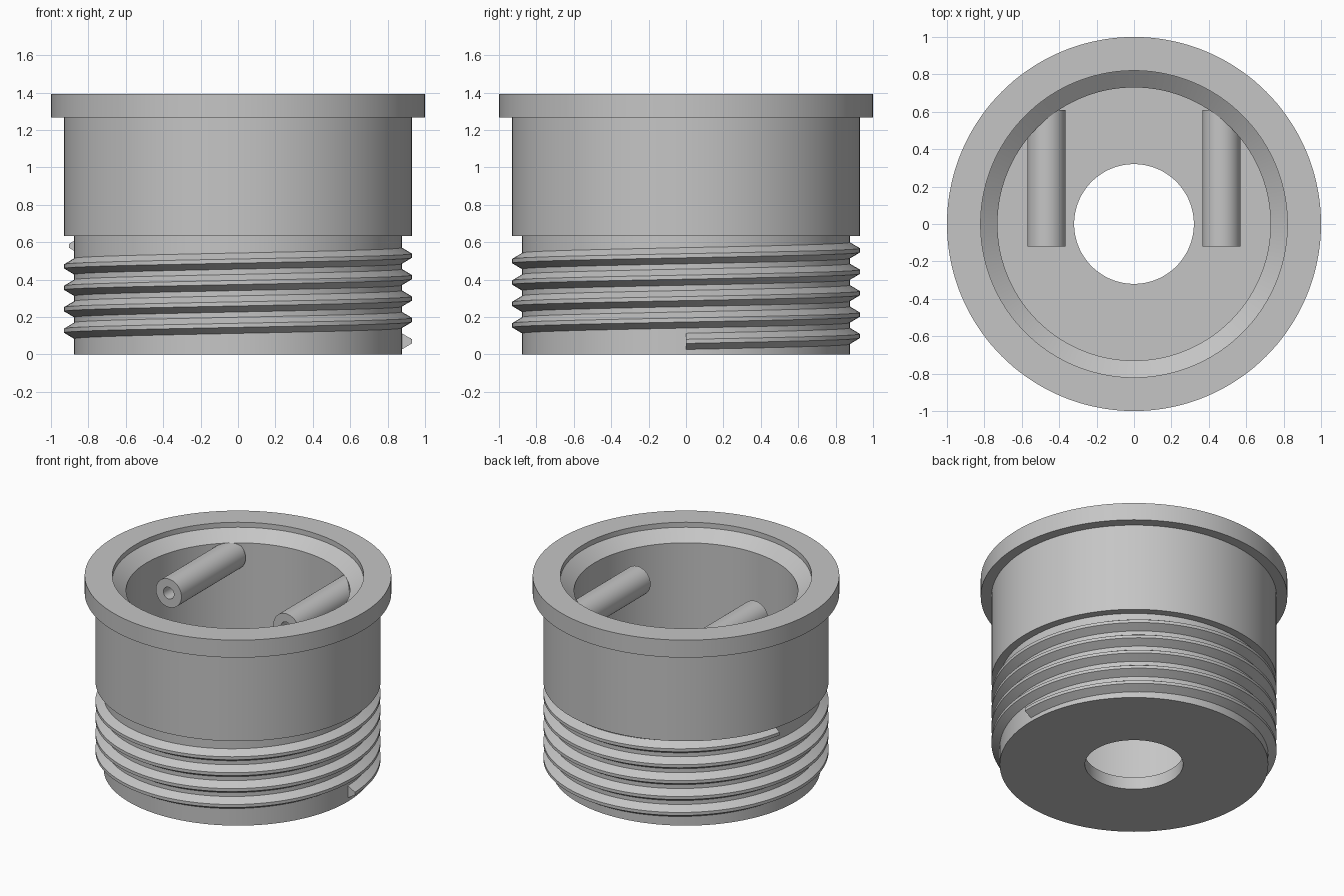
import bpy
import bmesh
from math import cos, sin, tau, radians
from mathutils import Matrix

cube = bpy.data.objects.get("Cube")
if cube:
    bpy.data.objects.remove(cube)

grey = bpy.data.materials.new("plain grey")
grey.use_nodes = True
colour = (0.56, 0.56, 0.56, 1)
grey.diffuse_color = colour
grey.node_tree.nodes["Principled BSDF"].inputs["Base Color"].default_value = colour


def finish(bm, name):
    bmesh.ops.recalc_face_normals(bm, faces=bm.faces)
    mesh = bpy.data.meshes.new(name)
    bm.to_mesh(mesh)
    bm.free()
    mesh.materials.append(grey)
    obj = bpy.data.objects.new(name, mesh)
    bpy.context.collection.objects.link(obj)
    bpy.ops.object.select_all(action="DESELECT")
    obj.select_set(True)
    bpy.context.view_layer.objects.active = obj
    bpy.ops.object.shade_smooth_by_angle(angle=radians(30))
    return obj


def sweep(profile, steps, angle, rise=0):
    """Turn a closed (radius, z) profile about z, climbing by rise per turn."""
    bm = bmesh.new()
    full = rise == 0
    rings = []
    for i in range(steps if full else steps + 1):
        a = angle * i / steps
        rings.append([bm.verts.new((r * cos(a), r * sin(a), z + rise * a / tau))
                      for r, z in profile])
    n = len(profile)
    for i in range(steps):
        here, there = rings[i], rings[(i + 1) % len(rings)]
        for j in range(n):
            k = (j + 1) % n
            bm.faces.new((here[j], there[j], there[k], here[k]))
    if not full:
        bm.faces.new(rings[0])
        bm.faces.new(rings[-1])
    return bm


# Hollow stepped cup with a flange, bevelled mouth and a hole in the floor
body = [(0.32, 0), (0.876, 0), (0.876, 0.633), (0.93, 0.633), (0.93, 1.267),
        (1, 1.267), (1, 1.393), (0.82, 1.393), (0.82, 1.357), (0.73, 1.287),
        (0.73, 0.088), (0.32, 0.088)]
finish(sweep(body, 144, tau), "cup_body")

# Screw thread, climbing anticlockwise from the left side
start, root, crest = 0.07, 0.045, 0.011
thread = [(0.873, start - root), (0.93, start - crest),
          (0.93, start + crest), (0.873, start + root)]
finish(sweep(thread, 640, radians(4 * 360 + 166), 0.1145), "screw_thread")

# Pair of bored pins running forward from the back wall
pin = [(0.042, 0), (0.102, 0), (0.102, 0.73), (0.042, 0.73)]
for side, name in ((1, "left_pin"), (-1, "right_pin")):
    bm = sweep(pin, 48, tau)
    place = Matrix.Translation((side * 0.468, 0.61, 1.186)) @ Matrix.Rotation(radians(90), 4, "X")
    bmesh.ops.transform(bm, matrix=place, verts=bm.verts)
    finish(bm, name)
